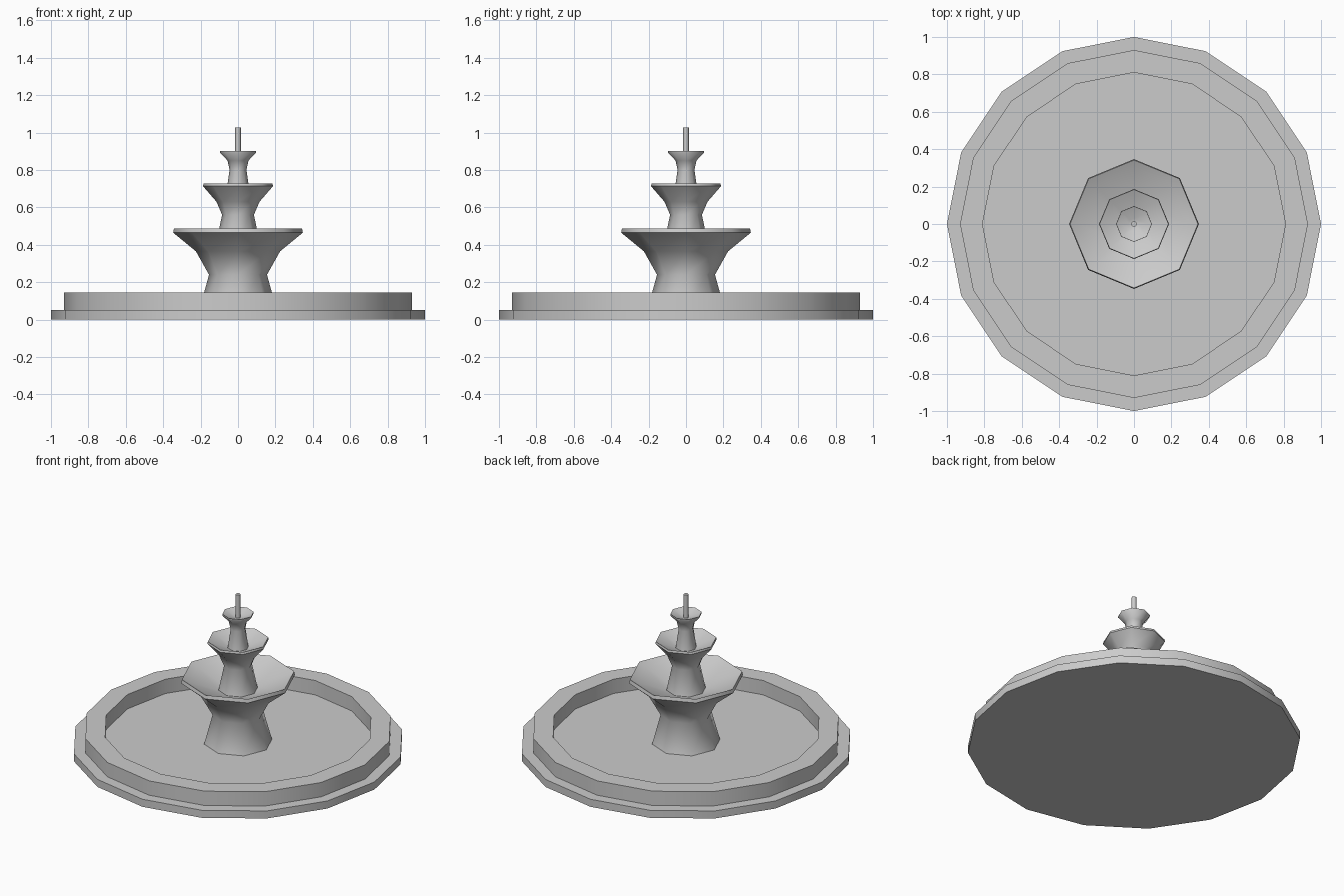
import bpy
import bmesh
from math import cos, sin, tau, radians

cube = bpy.data.objects.get("Cube")
if cube:
    bpy.data.objects.remove(cube, do_unlink=True)

# Single stone colour
stone = bpy.data.materials.new("grey stone")
stone.use_nodes = True
colour = (0.6, 0.6, 0.6, 1)
stone.diffuse_color = colour
stone.node_tree.nodes["Principled BSDF"].inputs["Base Color"].default_value = colour


def lathe(name, profile, sides):
    """Turn an (r, z) profile, listed from bottom to top, about the z axis."""
    bm = bmesh.new()
    rings = []
    for r, z in profile:
        if r == 0:
            rings.append([bm.verts.new((0, 0, z))] * sides)
        else:
            rings.append([bm.verts.new((r * cos(tau * i / sides), r * sin(tau * i / sides), z))
                          for i in range(sides)])
    for low, high in zip(rings, rings[1:]):
        for i in range(sides):
            j = (i + 1) % sides
            corners = dict.fromkeys((low[i], low[j], high[j], high[i]))
            bm.faces.new(list(corners))
    bmesh.ops.recalc_face_normals(bm, faces=bm.faces)
    mesh = bpy.data.meshes.new(name)
    bm.to_mesh(mesh)
    bm.free()
    mesh.materials.append(stone)
    obj = bpy.data.objects.new(name, mesh)
    bpy.context.collection.objects.link(obj)
    bpy.ops.object.select_all(action='DESELECT')
    obj.select_set(True)
    bpy.context.view_layer.objects.active = obj
    bpy.ops.object.shade_smooth_by_angle(angle=radians(48))
    return obj


# Stepped basin with raised wall and sunken floor
lathe("basin", [(0, 0), (1, 0), (1, 0.05), (0.93, 0.05), (0.93, 0.145),
                (0.81, 0.145), (0.81, 0.05), (0, 0.05)], 16)

# Three flared tiers: waisted column, lip, then the dished inside
lathe("lower_tier", [(0.207, 0.05), (0.155, 0.24), (0.225, 0.365), (0.347, 0.465),
                     (0.342, 0.488), (0.3, 0.467), (0.12, 0.4), (0, 0.38)], 8)
lathe("middle_tier", [(0.12, 0.395), (0.085, 0.56), (0.115, 0.63), (0.187, 0.713),
                      (0.184, 0.727), (0.16, 0.716), (0.065, 0.677), (0, 0.665)], 8)
lathe("upper_tier", [(0.064, 0.67), (0.045, 0.8), (0.056, 0.85), (0.096, 0.893),
                     (0.095, 0.902), (0.082, 0.896), (0.03, 0.878), (0, 0.87)], 8)

# Water spout
lathe("spout", [(0.015, 0.86), (0.015, 1.027), (0, 1.027)], 8)
